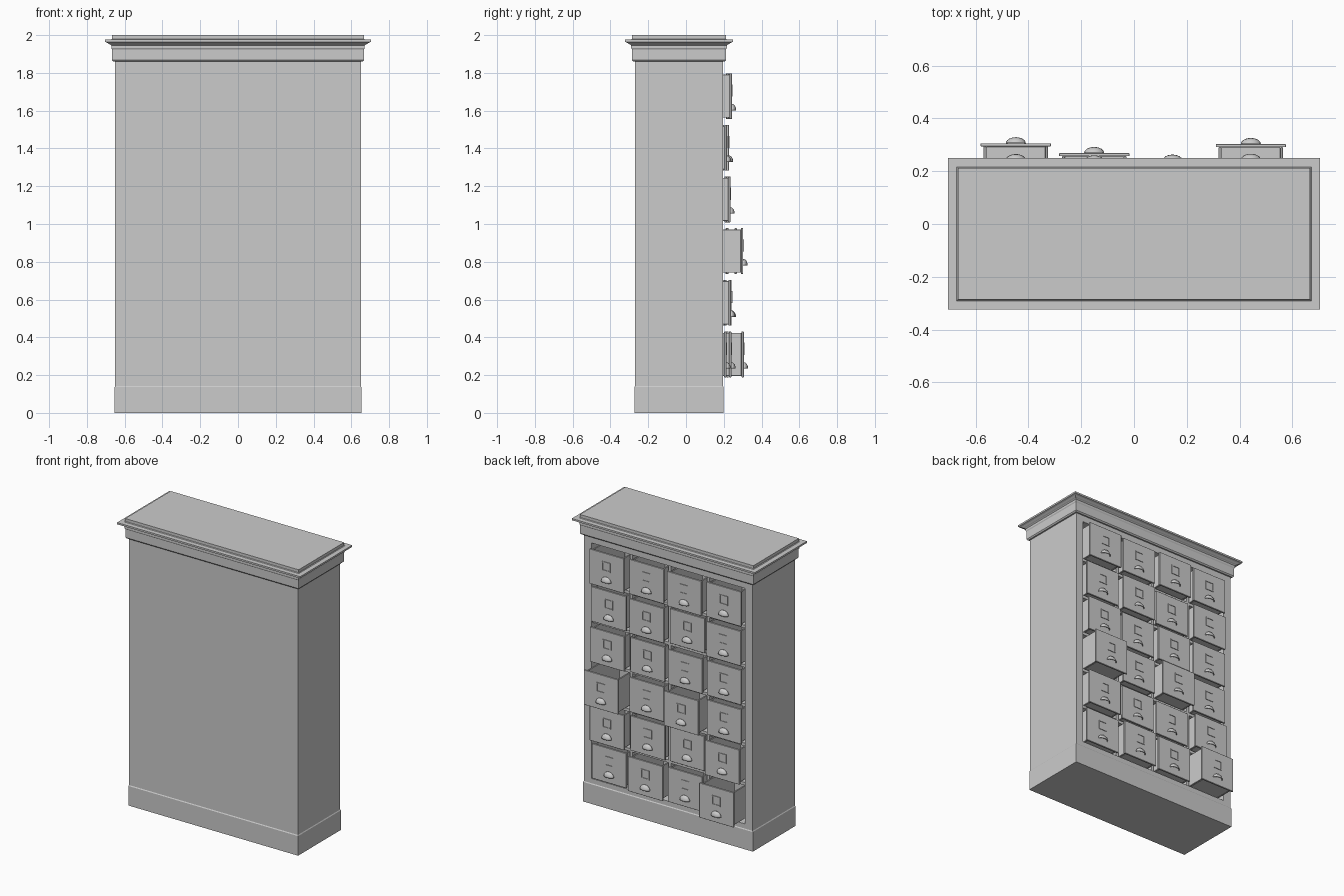
import bpy, bmesh
from mathutils import Vector

if "Cube" in bpy.data.objects:
    bpy.data.objects.remove(bpy.data.objects["Cube"])

CY = -0.037            # centre of the carcass in y (drawers stick out on +y)
HX, HY = 0.65, 0.232   # carcass half sizes
FACE = CY + HY


def make(name, bm):
    bmesh.ops.recalc_face_normals(bm, faces=bm.faces[:])
    me = bpy.data.meshes.new(name)
    bm.to_mesh(me)
    bm.free()
    ob = bpy.data.objects.new(name, me)
    bpy.context.collection.objects.link(ob)
    return ob


def add_box(bm, x0, x1, y0, y1, z0, z1):
    vs = bmesh.ops.create_cube(bm, size=1)["verts"]
    for v in vs:
        v.co = Vector(((x0 + x1) / 2 + v.co.x * (x1 - x0),
                       (y0 + y1) / 2 + v.co.y * (y1 - y0),
                       (z0 + z1) / 2 + v.co.z * (z1 - z0)))


def boxes(name, items):
    bm = bmesh.new()
    for b in items:
        add_box(bm, *b)
    return make(name, bm)


def rect_stack(name, profile):
    """Rectangular rings (offset from carcass, z) skinned into a moulding."""
    bm = bmesh.new()
    rings = []
    for o, z in profile:
        rings.append([bm.verts.new((sx * (HX + o), CY + sy * (HY + o), z))
                      for sx, sy in ((-1, -1), (1, -1), (1, 1), (-1, 1))])
    for a, b in zip(rings, rings[1:]):
        for i in range(4):
            j = (i + 1) % 4
            bm.faces.new((a[i], a[j], b[j], b[i]))
    bm.faces.new(rings[0])
    bm.faces.new(rings[-1])
    return make(name, bm)


# Plinth and crown
rect_stack("plinth", [(0.004, 0), (0.004, 0.136), (0.0, 0.142)])
rect_stack("crown", [(0.01, 1.86), (0.017, 1.868), (0.017, 1.925), (0.021, 1.932),
                     (0.021, 1.945), (0.027, 1.95), (0.033, 1.953), (0.043, 1.96),
                     (0.055, 1.964), (0.055, 1.976), (0.022, 1.976), (0.018, 1.98),
                     (0.018, 2.0)])

# Carcass: sides, back, and the frame above and below the drawers
OX, Z0, Z1 = 0.592, 0.175, 1.815
YB = CY - HY
boxes("carcass", [(-HX, -OX, YB, FACE, 0.13, 1.87), (OX, HX, YB, FACE, 0.13, 1.87),
                  (-OX, OX, YB, YB + 0.02, 0.13, 1.87),
                  (-OX, OX, YB + 0.02, FACE, 0.13, Z0),
                  (-OX, OX, YB + 0.02, FACE, Z1, 1.87)])

# Dividers between the drawers, slightly recessed
COLS = [0.443, 0.146, -0.151, -0.448]
ROWS = [1.677 - 0.2735 * r for r in range(6)]
div = []
for a, b in zip(COLS, COLS[1:]):
    m = (a + b) / 2
    div.append((m - 0.01, m + 0.01, YB + 0.02, FACE - 0.012, Z0, Z1))
for a, b in zip(ROWS, ROWS[1:]):
    m = (a + b) / 2
    div.append((-OX, OX, YB + 0.02, FACE - 0.012, m - 0.01, m + 0.01))
boxes("dividers", div)

# Drawer (local origin at the centre of its front face): overlay front, open box
W, H, T = 0.133, 0.121, 0.012
w, h, D, t = 0.122, 0.114, 0.37, 0.01
drawer = boxes("drawer", [(-W, W, -T, 0, -H, H),
                          (-w, -w + t, -D, -T, -h, h), (w - t, w, -D, -T, -h, h),
                          (-w + t, w - t, -D, -D + t, -h, h),
                          (-w + t, w - t, -D + t, -T, -h, -h + t)])
bev = drawer.modifiers.new("edge", "BEVEL")
bev.width = 0.0015
bev.segments = 1

# Label holder: thin square frame
s, f, zc = 0.032, 0.006, 0.03
label = boxes("label_holder", [(-s, s, 0, 0.004, zc + s - f, zc + s),
                               (-s, s, 0, 0.004, zc - s, zc - s + f),
                               (-s, -s + f, 0, 0.004, zc - s + f, zc + s - f),
                               (s - f, s, 0, 0.004, zc - s + f, zc + s - f)])

# Cup pull: quarter of a squashed ball, open underneath
bm = bmesh.new()
bmesh.ops.create_uvsphere(bm, u_segments=24, v_segments=12, radius=1)
for n in ((0, 1, 0), (0, 0, 1)):
    bmesh.ops.bisect_plane(bm, geom=bm.verts[:] + bm.edges[:] + bm.faces[:], dist=1e-5,
                           plane_co=(0, 0, 0), plane_no=n, clear_inner=True)
for v in bm.verts:
    v.co = Vector((v.co.x * 0.038, v.co.y * 0.023, v.co.z * 0.034 - 0.075))
pull = make("cup_pull", bm)
for p in pull.data.polygons:
    p.use_smooth = True
sol = pull.modifiers.new("wall", "SOLIDIFY")
sol.thickness = 0.003

# Front face y of every drawer, row by row from the top, columns from +x
FRONTS = [(0.243, 0.226, 0.237, 0.224),
          (0.217, 0.227, 0.202, 0.227),
          (0.235, 0.216, 0.226, 0.222),
          (0.303, 0.226, 0.269, 0.222),
          (0.238, 0.214, 0.203, 0.242),
          (0.214, 0.240, 0.226, 0.306)]
parts = (drawer, label, pull)
for r, z in enumerate(ROWS):
    for c, x in enumerate(COLS):
        for src in parts:
            ob = src if r == c == 0 else src.copy()
            if ob is not src:
                bpy.context.collection.objects.link(ob)
                ob.name = f"{src.name}_{r + 1}_{c + 1}"
            ob.location = (x, FRONTS[r][c], z)
